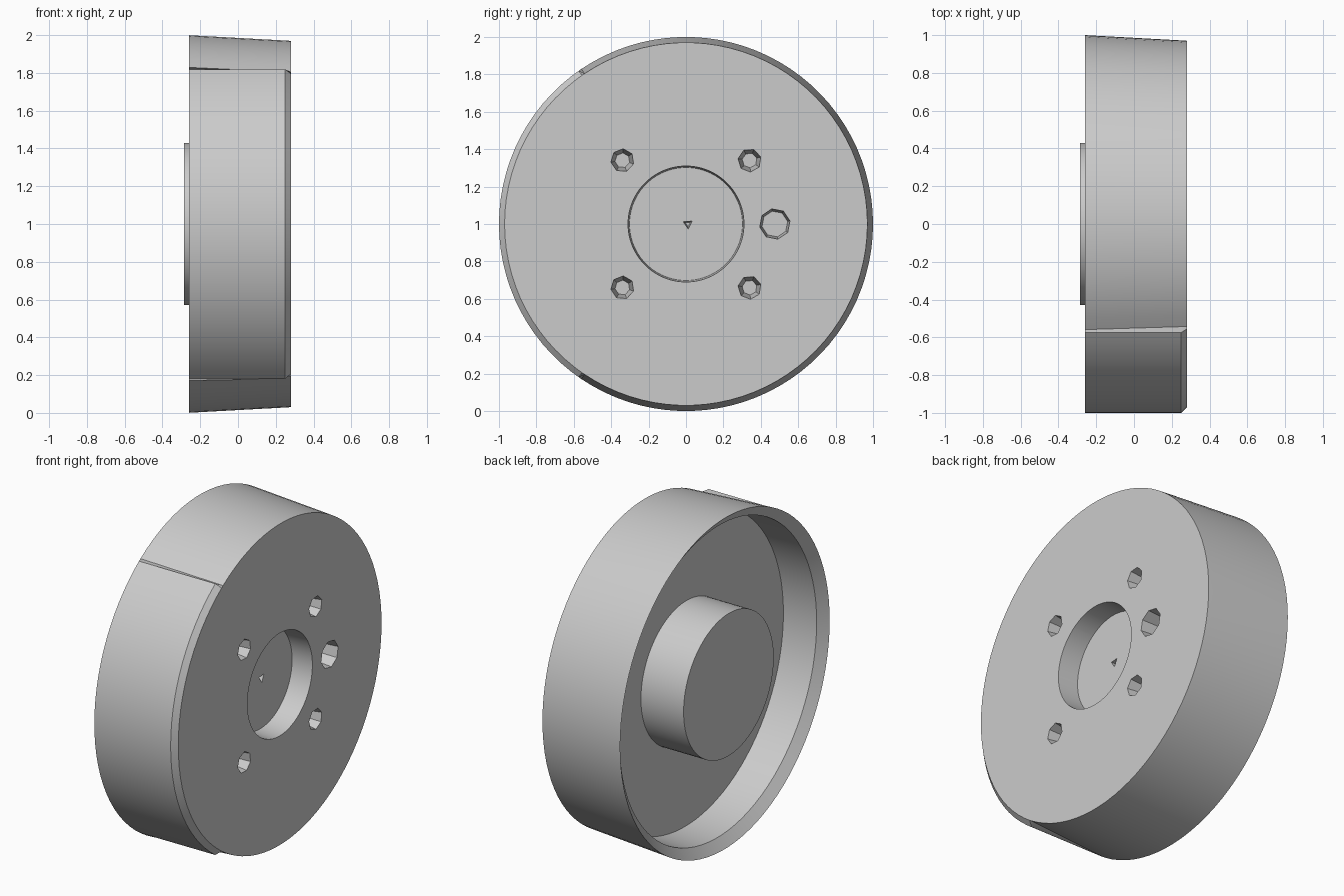
import bpy, bmesh
from math import cos, sin, pi, radians
from mathutils import Matrix, Vector

cube = bpy.data.objects.get("Cube")
if cube:
    bpy.data.objects.remove(cube)

grey = bpy.data.materials.new("plain grey")
grey.use_nodes = True
COLOUR = (0.6, 0.6, 0.6, 1)
grey.diffuse_color = COLOUR
grey.node_tree.nodes["Principled BSDF"].inputs["Base Color"].default_value = COLOUR

CENTRE = Vector((0, 0, 1))
FACE_X = 0.28
STEP = 55       # half angle of the full-radius sector, centred on -y


def make_object(name, bm):
    bmesh.ops.recalc_face_normals(bm, faces=bm.faces)
    mesh = bpy.data.meshes.new(name)
    bm.to_mesh(mesh)
    bm.free()
    mesh.materials.append(grey)
    obj = bpy.data.objects.new(name, mesh)
    bpy.context.collection.objects.link(obj)
    return obj


def lathe(bm, profile, degrees):
    """Sweep (x, radius) points around the x axis and cap both ends."""
    rings = []
    for d in degrees:
        a = radians(d)
        rings.append([bm.verts.new(CENTRE + Vector((x, -r * cos(a), r * sin(a))))
                      for x, r in profile(d)])
    for a, b in zip(rings, rings[1:] + rings[:1]):
        for i in range(len(a) - 1):
            bm.faces.new((a[i], a[i + 1], b[i + 1], b[i]))
    bm.faces.new([r[0] for r in rings])
    bm.faces.new([r[-1] for r in rings])


def drum_profile(d):
    shoulder = 1.0 if abs(d) <= STEP else 0.972
    return [(-0.285, 0.43), (0.0, 0.43),              # hub
            (0.0, 0.93), (-0.215, 0.94),              # cavity
            (-0.26, 1.0), (0.25, shoulder),           # rim and outer wall
            (FACE_X, 0.97), (FACE_X, 0.31),           # front face
            (0.15, 0.302)]                            # recess


# Drum body with hub, cavity and recess
angles = sorted(set(range(-180, 180, 4)) | {-STEP, STEP, -STEP - 1, STEP + 1})
bm = bmesh.new()
lathe(bm, drum_profile, angles)
drum = make_object("brake_drum", bm)

# Blind bolt holes, locating hole and centre mark
bm = bmesh.new()


def pit(y, z, radius, tip, sides, x, depth, turn=0.0):
    place = (Matrix.Translation(CENTRE + Vector((x, y, z)))
             @ Matrix.Rotation(turn, 4, 'X') @ Matrix.Rotation(pi / 2, 4, 'Y'))
    bmesh.ops.create_cone(bm, cap_ends=True, segments=sides, radius1=tip,
                          radius2=radius, depth=2 * depth, matrix=place)


for sy in (-1, 1):
    for sz in (-1, 1):
        pit(sy * 0.34, sz * 0.34, 0.085, 0.04, 7, FACE_X, 0.13, sy * 0.3)
pit(0.475, 0, 0.095, 0.07, 8, FACE_X, 0.14, 0.2)
pit(0.01, 0, 0.04, 0.015, 3, 0.15, 0.04, 0.6)
cutter = make_object("hole_cutter", bm)
cutter.hide_render = True

bpy.context.view_layer.objects.active = drum
drum.select_set(True)
cut = drum.modifiers.new("holes", 'BOOLEAN')
cut.operation = 'DIFFERENCE'
cut.solver = 'EXACT'
cut.object = cutter
bpy.ops.object.modifier_apply(modifier=cut.name)
bpy.data.objects.remove(cutter)

cutter_free = [o for o in bpy.context.selected_objects if o != drum]
for o in cutter_free:
    o.select_set(False)
bpy.ops.object.shade_smooth_by_angle(angle=radians(25))
